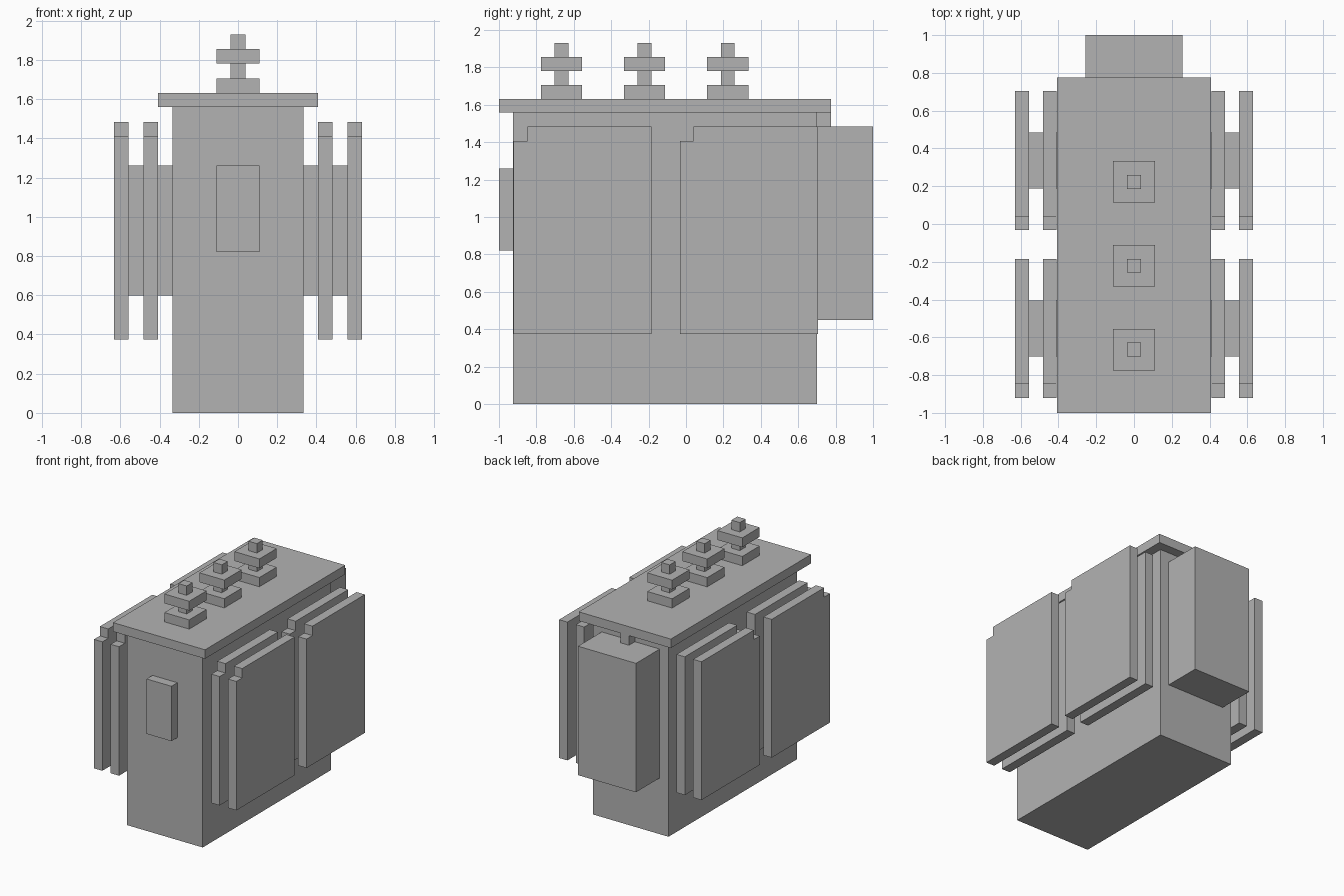
import bpy
import bmesh

cube = bpy.data.objects.get("Cube")
if cube:
    bpy.data.objects.remove(cube, do_unlink=True)

grey = bpy.data.materials.new("plain_grey")
grey.use_nodes = True
COLOUR = (0.45, 0.45, 0.45, 1)
grey.diffuse_color = COLOUR
grey.node_tree.nodes["Principled BSDF"].inputs["Base Color"].default_value = COLOUR


def extrude_x(name, profile, x0, x1):
    """Flat-sided solid from a (y, z) outline, extruded from x0 to x1."""
    bm = bmesh.new()
    face = bm.faces.new([bm.verts.new((x0, y, z)) for y, z in profile])
    result = bmesh.ops.extrude_face_region(bm, geom=[face])
    moved = [g for g in result["geom"] if isinstance(g, bmesh.types.BMVert)]
    bmesh.ops.translate(bm, verts=moved, vec=(x1 - x0, 0, 0))
    bmesh.ops.recalc_face_normals(bm, faces=bm.faces)
    mesh = bpy.data.meshes.new(name)
    bm.to_mesh(mesh)
    bm.free()
    mesh.materials.append(grey)
    obj = bpy.data.objects.new(name, mesh)
    bpy.context.collection.objects.link(obj)
    return obj


def box(name, x, y, z):
    """Box from (low, high) pairs along each axis."""
    outline = [(y[0], z[0]), (y[1], z[0]), (y[1], z[1]), (y[0], z[1])]
    return extrude_x(name, outline, *x)


def mirror_x(obj):
    obj.modifiers.new("Mirror", "MIRROR").use_axis[0] = True


# Tank, lid and attached cabinets
FRONT, BACK, SIDE, RIM = -0.925, 0.70, 0.335, 0.075
box("tank", (-SIDE, SIDE), (FRONT, BACK), (0, 1.56))
box("lid", (-0.408, 0.408), (FRONT - RIM, BACK + RIM), (1.56, 1.632))
box("front_control_box", (-0.11, 0.11), (FRONT - RIM, FRONT), (0.82, 1.26))
box("rear_cabinet", (-0.257, 0.257), (BACK, 1), (0.45, 1.483))
box("rear_cabinet_pipe", (-0.037, 0.037), (BACK, BACK + RIM), (1.483, 1.56))

# Radiator banks: two notched panels on connecting blocks, mirrored to both sides
STEP = 0.074
for bank, y0 in (("front", -0.922), ("rear", -0.033)):
    y1 = y0 + 0.738
    outline = [(y0, 0.375), (y1, 0.375), (y1, 1.483),
               (y0 + STEP, 1.483), (y0 + STEP, 1.408), (y0, 1.408)]
    for i, layer in enumerate(("inner", "outer")):
        x0 = SIDE + 2 * i * STEP
        mirror_x(box(f"{bank}_{layer}_radiator_connector", (x0, x0 + STEP),
                     (y0 + 0.22, y1 - 0.22), (0.598, 1.26)))
        mirror_x(extrude_x(f"{bank}_{layer}_radiator_panel", outline,
                           x0 + STEP, x0 + 2 * STEP))

# Row of three terminals on the lid
TIERS = (("base", 0.11, 1.632, 1.706), ("stem", 0.037, 1.706, 1.78),
         ("collar", 0.11, 1.78, 1.855), ("tip", 0.037, 1.855, 1.93))
for place, y in (("front", -0.665), ("middle", -0.221), ("rear", 0.223)):
    for part, r, low, high in TIERS:
        box(f"{place}_terminal_{part}", (-r, r), (y - r, y + r), (low, high))
